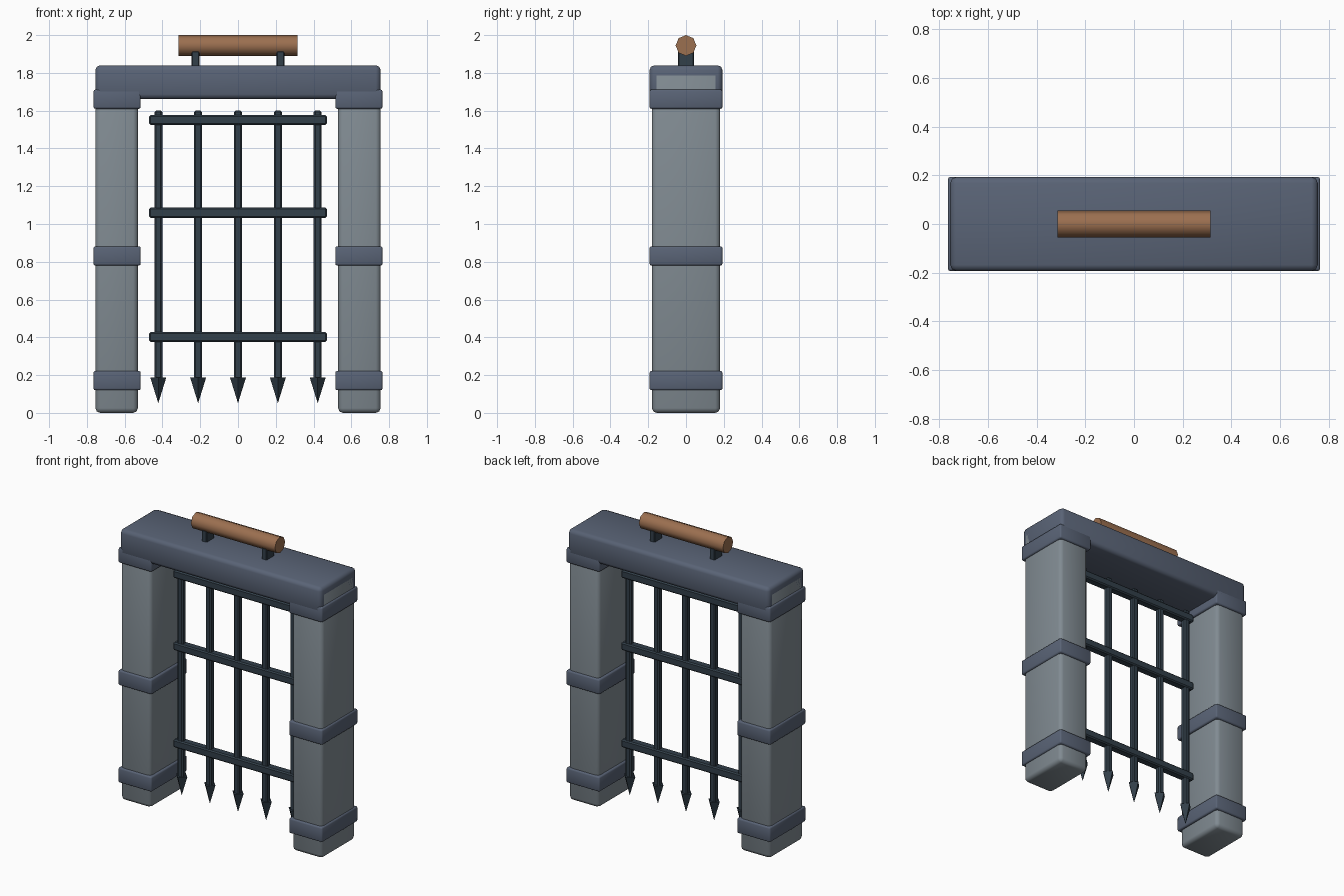
import bpy
from math import radians, pi

if "Cube" in bpy.data.objects:
    bpy.data.objects.remove(bpy.data.objects["Cube"])


def material(name, rgb):
    m = bpy.data.materials.new(name)
    m.diffuse_color = (*rgb, 1)
    m.use_nodes = True
    m.node_tree.nodes["Principled BSDF"].inputs["Base Color"].default_value = m.diffuse_color
    return m


STONE = material("stone", (0.22, 0.26, 0.29))
TRIM = material("slate_trim", (0.10, 0.125, 0.18))
IRON = material("iron", (0.032, 0.05, 0.068))
WOOD = material("wood", (0.33, 0.16, 0.08))


def block(name, x, y, z, mat, bevel, segments=2):
    """Bevelled box from (min, max) ranges."""
    spans = (x, y, z)
    bpy.ops.mesh.primitive_cube_add(size=1, location=[(a + b) / 2 for a, b in spans])
    ob = bpy.context.object
    ob.name = name
    ob.scale = [b - a for a, b in spans]
    bpy.ops.object.transform_apply(location=False, rotation=False, scale=True)
    ob.data.materials.append(mat)
    mod = ob.modifiers.new("bevel", 'BEVEL')
    mod.width, mod.segments = bevel, segments
    bpy.ops.object.modifier_apply(modifier=mod.name)
    bpy.ops.object.shade_smooth_by_angle(angle=radians(50 if segments > 1 else 30))
    return ob


# stone pillars with slate bands and handle supports
for side, s in (("left", -1), ("right", 1)):
    def span(a, b):
        return tuple(sorted((s * a, s * b)))
    block(f"pillar_{side}", span(0.53, 0.755), (-0.18, 0.18), (0, 1.81), STONE, 0.025)
    for i, z in enumerate((0.12, 0.78, 1.61)):
        block(f"band_{side}_{i}", span(0.515, 0.765), (-0.193, 0.193), (z, z + 0.102), TRIM, 0.01)
    block(f"handle_support_{side}", span(0.205, 0.245), (-0.043, 0.043), (1.82, 1.916), IRON, 0.005, 1)

# lintel across the top
block("lintel", (-0.755, 0.755), (-0.193, 0.193), (1.662, 1.84), TRIM, 0.025)

# portcullis: vertical bars with pointed tips
for i in range(5):
    x = (i - 2) * 0.211
    block(f"bar_{i}", (x - 0.021, x + 0.021), (-0.021, 0.021), (0.17, 1.6), IRON, 0.008, 1)
    bpy.ops.mesh.primitive_cone_add(vertices=4, radius1=0.042, depth=0.135,
                                    location=(x, 0, 0.119), rotation=(pi, 0, 0))
    tip = bpy.context.object
    tip.name = f"spike_{i}"
    tip.data.materials.append(IRON)

# portcullis: cross bars
for i, z in enumerate((0.402, 1.06, 1.55)):
    block(f"cross_bar_{i}", (-0.47, 0.47), (-0.028, 0.028), (z - 0.027, z + 0.027), IRON, 0.008, 1)

# wooden roller handle
bpy.ops.mesh.primitive_cylinder_add(vertices=8, radius=0.055, depth=0.63,
                                    location=(0, 0, 1.945), rotation=(0, pi / 2, 0))
handle = bpy.context.object
handle.name = "wooden_handle"
handle.data.materials.append(WOOD)
bpy.ops.object.shade_smooth_by_angle(angle=radians(50))
